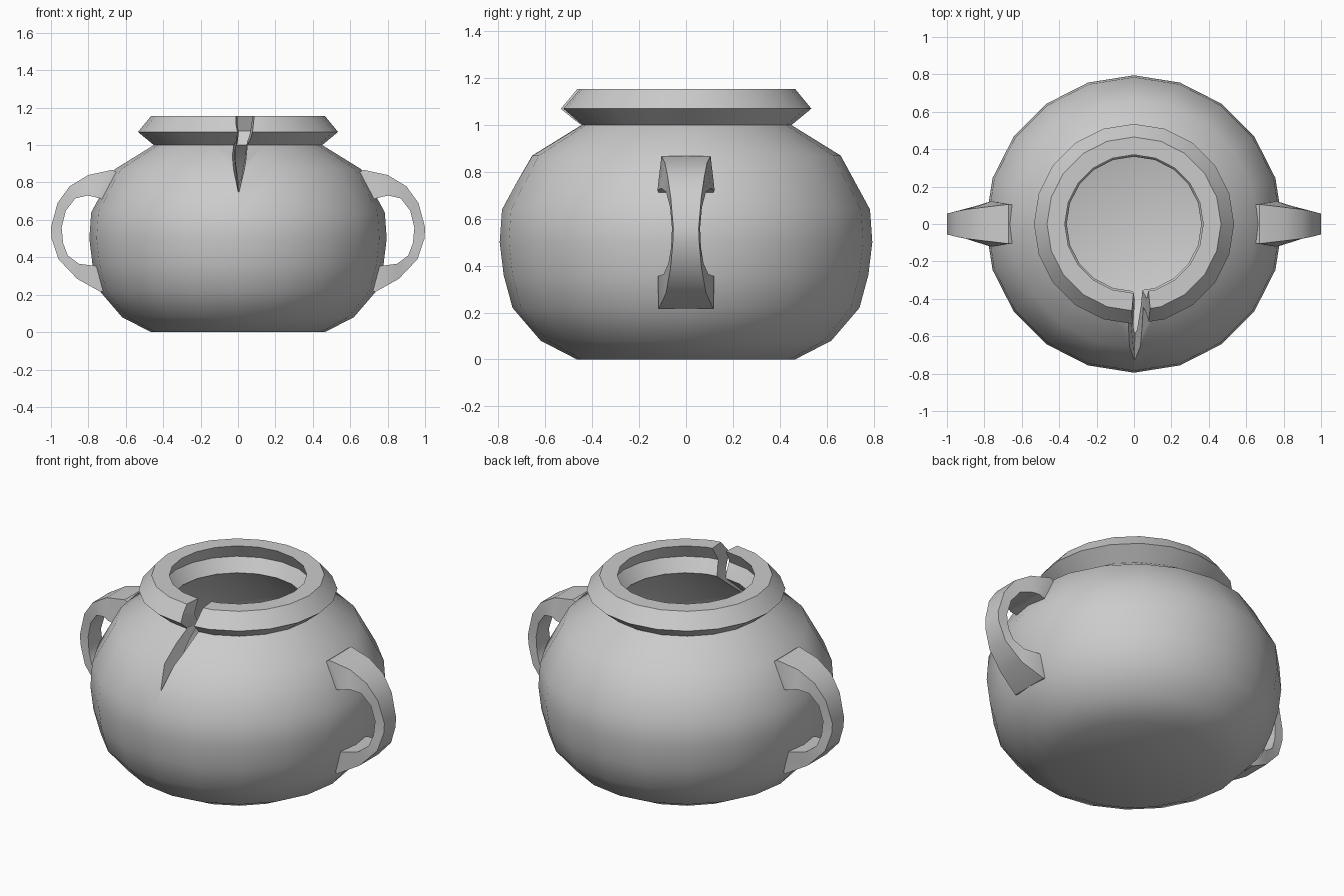
import bpy, bmesh, math

if "Cube" in bpy.data.objects:
    bpy.data.objects.remove(bpy.data.objects["Cube"])

SIDES = 20


def make_object(name, bm, angle=None):
    bmesh.ops.recalc_face_normals(bm, faces=bm.faces)
    mesh = bpy.data.meshes.new(name)
    bm.to_mesh(mesh)
    bm.free()
    obj = bpy.data.objects.new(name, mesh)
    bpy.context.collection.objects.link(obj)
    return obj


def smooth(obj, degrees):
    bpy.ops.object.select_all(action='DESELECT')
    obj.select_set(True)
    bpy.context.view_layer.objects.active = obj
    bpy.ops.object.shade_smooth_by_angle(angle=math.radians(degrees))


def loft(rings):
    """Closed solid through a list of equally sized point rings."""
    bm = bmesh.new()
    vs = [[bm.verts.new(p) for p in ring] for ring in rings]
    n = len(vs[0])
    for a, b in zip(vs, vs[1:]):
        for i in range(n):
            j = (i + 1) % n
            bm.faces.new((a[i], a[j], b[j], b[i]))
    bm.faces.new(vs[0][::-1])
    bm.faces.new(vs[-1])
    return bm


# Pot: outer wall, lip, then the hollow inside
profile = [(0.465, 0), (0.62, 0.08), (0.74, 0.22), (0.778, 0.36), (0.795, 0.5),
           (0.785, 0.64), (0.66, 0.87), (0.45, 1.0), (0.535, 1.07), (0.465, 1.155),
           (0.37, 1.155), (0.41, 1.075), (0.36, 1.0), (0.57, 0.82), (0.68, 0.62),
           (0.69, 0.5), (0.64, 0.26), (0.53, 0.14), (0.4, 0.08)]
pot = make_object("pot", loft([
    [(r * math.cos(2 * math.pi * i / SIDES), r * math.sin(2 * math.pi * i / SIDES), z)
     for i in range(SIDES)] for r, z in profile]))

# Jagged crack at the front: wide outside, narrowing inwards
crack_outer = [(-0.05, 1.2), (-0.02, 1.07), (-0.085, 1.005), (0.0, 0.70),
               (0.05, 0.89), (0.105, 1.04), (0.135, 1.2)]
crack_inner = [(0.0, 1.2), (0.01, 1.07), (0.0, 1.0), (0.01, 0.90),
               (0.03, 0.93), (0.05, 1.04), (0.08, 1.2)]
cutter = make_object("crack_cutter", loft([
    [(x, -0.85, z) for x, z in crack_outer],
    [(x, -0.3, z) for x, z in crack_inner]]))
cutter.hide_render = True

cut = pot.modifiers.new("crack", 'BOOLEAN')
cut.operation = 'DIFFERENCE'
cut.solver = 'EXACT'
cut.object = cutter
bpy.context.view_layer.objects.active = pot
bpy.ops.object.modifier_apply(modifier=cut.name)
bpy.data.objects.remove(cutter)
smooth(pot, 35)

# Handles: outer x, z, half width, then inner x, z, half width
sections = [(0.63, 0.84, 0.10, 0.72, 0.71, 0.115),
            (0.67, 0.868, 0.105, 0.765, 0.722, 0.122),
            (0.80, 0.84, 0.09, 0.805, 0.73, 0.105),
            (0.90, 0.78, 0.078, 0.87, 0.715, 0.085),
            (0.965, 0.69, 0.065, 0.92, 0.65, 0.068),
            (1.0, 0.56, 0.054, 0.943, 0.56, 0.06),
            (0.997, 0.50, 0.056, 0.935, 0.475, 0.064),
            (0.96, 0.39, 0.066, 0.91, 0.41, 0.075),
            (0.86, 0.285, 0.085, 0.85, 0.365, 0.095),
            (0.735, 0.215, 0.117, 0.77, 0.355, 0.12),
            (0.69, 0.23, 0.11, 0.73, 0.35, 0.115)]
for side, name in ((1, "handle_right"), (-1, "handle_left")):
    rings = [[(side * xo, -wo, zo), (side * xo, wo, zo),
              (side * xi, wi, zi), (side * xi, -wi, zi)]
             for xo, zo, wo, xi, zi, wi in sections]
    smooth(make_object(name, loft(rings)), 35)
